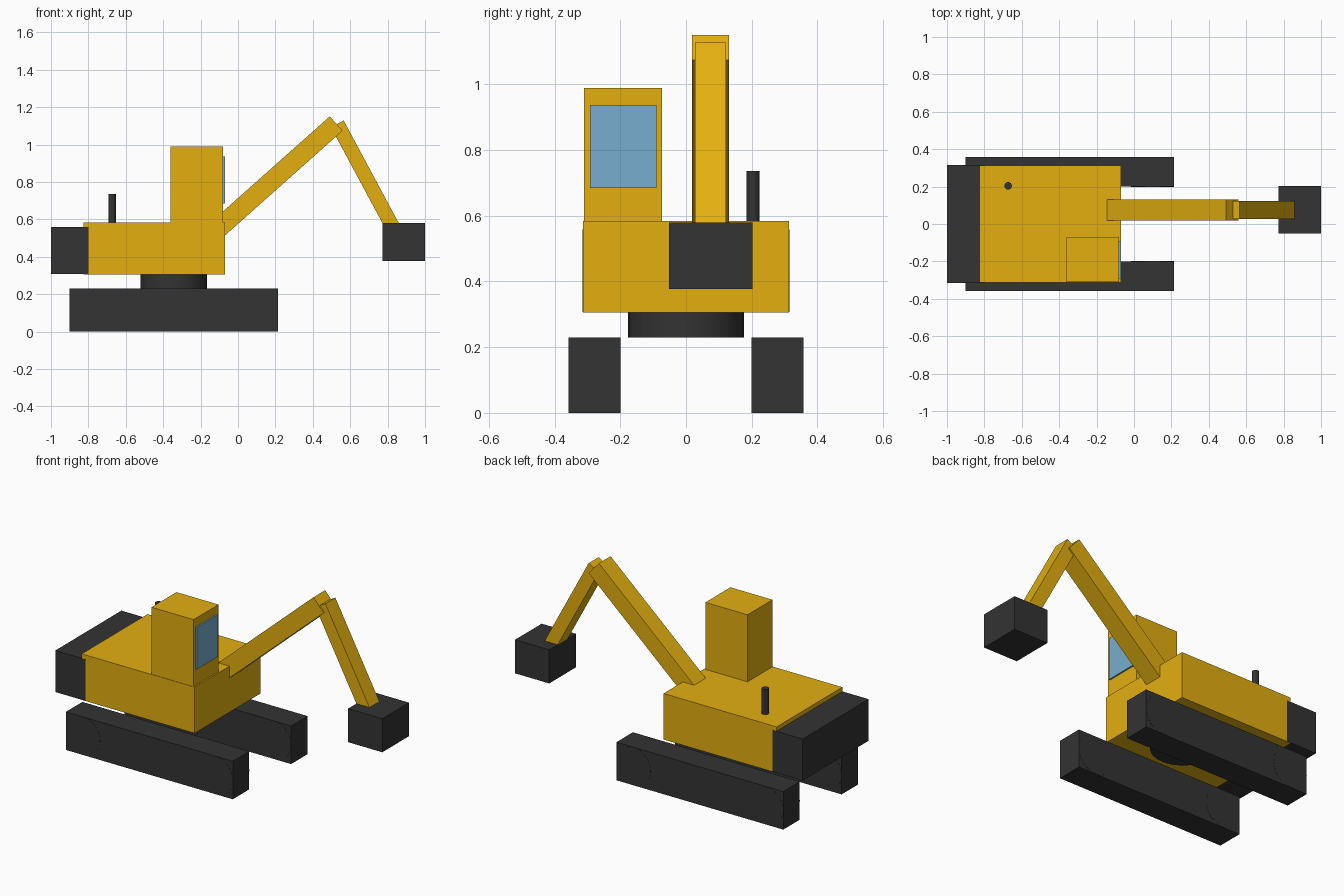
import bpy, math

if "Cube" in bpy.data.objects:
    bpy.data.objects.remove(bpy.data.objects["Cube"])


def material(name, r, g, b):
    m = bpy.data.materials.new(name)
    m.diffuse_color = (r, g, b, 1)
    m.use_nodes = True
    m.node_tree.nodes["Principled BSDF"].inputs["Base Color"].default_value = m.diffuse_color
    return m


YELLOW = material("yellow paint", 0.77, 0.43, 0.005)
DARK = material("dark rubber and steel", 0.033, 0.033, 0.033)
GLASS = material("blue glass", 0.188, 0.42, 0.62)


def box(name, x, y, z, mat):
    """Box from (min, max) ranges."""
    bpy.ops.mesh.primitive_cube_add(size=1, location=[sum(r) / 2 for r in (x, y, z)])
    ob = bpy.context.object
    ob.name = name
    ob.scale = [r[1] - r[0] for r in (x, y, z)]
    bpy.ops.object.transform_apply(location=False, rotation=False, scale=True)
    ob.data.materials.append(mat)
    return ob


def cylinder(name, radius, depth, loc, mat, rot=(0, 0, 0)):
    bpy.ops.mesh.primitive_cylinder_add(vertices=32, radius=radius, depth=depth,
                                        location=loc, rotation=rot)
    ob = bpy.context.object
    ob.name = name
    ob.data.materials.append(mat)
    bpy.ops.object.shade_smooth_by_angle(angle=math.radians(35))
    return ob


def beam(name, start, end, y, width, thick, mat):
    """Square-ended arm between two (x, z) points."""
    dx, dz = end[0] - start[0], end[1] - start[1]
    length = math.hypot(dx, dz)
    ob = box(name, (-length / 2, length / 2), (-width / 2, width / 2),
             (-thick / 2, thick / 2), mat)
    ob.location = ((start[0] + end[0]) / 2, y, (start[1] + end[1]) / 2)
    ob.rotation_euler = (0, -math.atan2(dz, dx), 0)
    return ob


# Tracks with a wheel at each end
for side, s in (("right", -1), ("left", 1)):
    box(f"{side}_track", (-0.9, 0.215), sorted((s * 0.2, s * 0.357)), (0, 0.23), DARK)
    for end, x in (("rear", -0.785), ("front", 0.1)):
        cylinder(f"{side}_{end}_track_wheel", 0.115, 0.159, (x, s * 0.2785, 0.115),
                 DARK, (math.pi / 2, 0, 0))

# Turntable, body and counterweight
cylinder("turntable", 0.177, 0.08, (-0.343, 0, 0.27), DARK)
box("body", (-0.825, -0.07), (-0.314, 0.314), (0.306, 0.584), YELLOW)
box("counterweight", (-1.0, -0.8), (-0.315, 0.315), (0.307, 0.558), DARK)

# Cab with front window, exhaust
box("cab", (-0.36, -0.079), (-0.311, -0.073), (0.58, 0.989), YELLOW)
box("cab_front_window", (-0.079, -0.07), (-0.292, -0.09), (0.684, 0.937), GLASS)
cylinder("exhaust_pipe", 0.02, 0.16, (-0.673, 0.204, 0.656), DARK)

# Digging arm
beam("boom", (-0.14, 0.52), (0.525, 1.112), 0.075, 0.112, 0.103, YELLOW)
beam("stick", (0.531, 1.11), (0.828, 0.557), 0.075, 0.095, 0.077, YELLOW)
box("bucket", (0.772, 1.0), (-0.051, 0.203), (0.377, 0.58), DARK)
